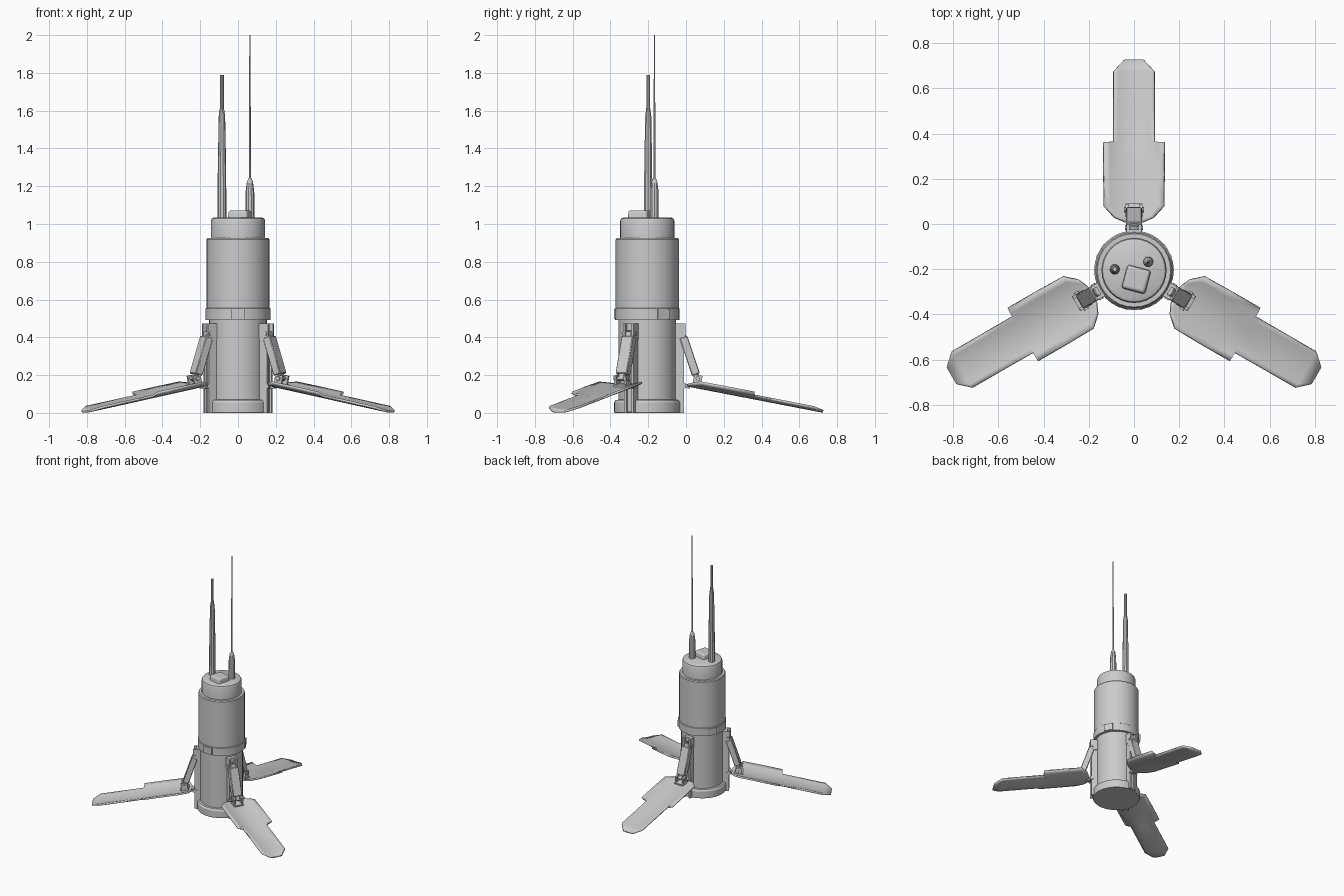
import bpy, bmesh, math
from mathutils import Matrix, Vector

if "Cube" in bpy.data.objects:
    bpy.data.objects.remove(bpy.data.objects["Cube"])

CY = -0.205  # y of the body axis


def add_mesh(name, bm, loc=(0, 0, 0), rot=0.0):
    bmesh.ops.remove_doubles(bm, verts=bm.verts, dist=1e-6)
    me = bpy.data.meshes.new(name)
    bm.to_mesh(me)
    bm.free()
    ob = bpy.data.objects.new(name, me)
    ob.location = loc
    ob.rotation_euler.z = rot
    bpy.context.collection.objects.link(ob)
    return ob


def lathe(name, profile, sides, loc):
    """Solid of revolution from (radius, z) points, bottom to top."""
    bm = bmesh.new()
    rings = [[bm.verts.new((r * math.cos(2 * math.pi * i / sides),
                            r * math.sin(2 * math.pi * i / sides), z))
              for i in range(sides)] for r, z in profile]
    for a, b in zip(rings, rings[1:]):
        for i in range(sides):
            j = (i + 1) % sides
            bm.faces.new((a[i], a[j], b[j], b[i]))
    bm.faces.new(rings[0][::-1])
    bm.faces.new(rings[-1])
    return add_mesh(name, bm, loc)


def put_box(bm, centre, size, pitch=0.0):
    m = (Matrix.Translation(Vector(centre)) @ Matrix.Rotation(pitch, 4, 'Y')
         @ Matrix.Diagonal((*size, 1)))
    bmesh.ops.create_cube(bm, size=1, matrix=m)


def put_pin(bm, r, z, radius, length):
    m = Matrix.Translation((r, 0, z)) @ Matrix.Rotation(math.pi / 2, 4, 'X')
    bmesh.ops.create_cone(bm, cap_ends=True, segments=12, radius1=radius,
                          radius2=radius, depth=length, matrix=m)


def bevel(ob, width, segments=1):
    md = ob.modifiers.new("bevel", 'BEVEL')
    md.width, md.segments = width, segments


# Main body: base ring, lower column, collar, upper drum
axis = (0, CY, 0)
lathe("body", [(0.172, 0), (0.176, 0.006), (0.176, 0.055), (0.168, 0.068),
               (0.153, 0.07), (0.153, 0.492), (0.171, 0.492), (0.171, 0.552),
               (0.167, 0.556), (0.167, 0.918), (0.162, 0.925), (0.14, 0.925)], 32, axis)
# Top cap
lathe("top_cap", [(0.144, 0.92), (0.144, 1.015), (0.139, 1.028), (0.128, 1.034)], 32, axis)

# Rounded box on the cap
bm = bmesh.new()
put_box(bm, (0, 0, 0), (0.112, 0.112, 0.06))
for v in bm.verts:
    if v.co.z > 0:
        v.co.x *= 0.9
        v.co.y *= 0.9
bevel(add_mesh("top_box", bm, (0.01, -0.245, 1.042), math.radians(-15)), 0.012, 3)

# Antennas
lathe("thick_antenna", [(0.024, 1.02), (0.022, 1.3), (0.017, 1.57),
                        (0.010, 1.62), (0.010, 1.79)], 10, (-0.085, -0.2, 0))
lathe("thin_antenna", [(0.024, 1.02), (0.023, 1.17), (0.016, 1.225), (0.006, 1.245),
                       (0.003, 2.0)], 10, (0.063, -0.167, 0))

# Collar latches between the legs
for k in range(3):
    bm = bmesh.new()
    put_box(bm, (0.165, 0, 0.523), (0.02, 0.07, 0.052))
    add_mesh("collar_latch", bm, axis, math.radians(30 + 120 * k))


def panel_mesh():
    """Foot panel: shallow trough, concave side up, sloping down outward."""
    stations = [(0.215, 0.04), (0.235, 0.085), (0.285, 0.13), (0.42, 0.132), (0.568, 0.132),
                (0.569, 0.09), (0.72, 0.09), (0.88, 0.09), (0.932, 0.042)]
    n = 10
    bm = bmesh.new()
    rows = []
    for r, hw in stations:
        row = []
        for i in range(n + 1):
            w = hw * (2 * i / n - 1)
            row.append(bm.verts.new((r, w, 0.151 - 0.193 * (r - 0.215) + 1.7 * w * w)))
        rows.append(row)
    for a, b in zip(rows, rows[1:]):
        for i in range(n):
            bm.faces.new((a[i], b[i], b[i + 1], a[i + 1]))
    return bm


# Three legs, each with a rail, strut, hinge and foot panel
for k in range(3):
    rot = math.radians(90 + 120 * k)

    panel = add_mesh("foot_panel", panel_mesh(), axis, rot)
    md = panel.modifiers.new("thickness", 'SOLIDIFY')
    md.thickness, md.offset = 0.012, -1

    # Vertical rail: two cheeks with a web between
    bm = bmesh.new()
    put_box(bm, (0.158, 0, 0.21), (0.05, 0.03, 0.41))
    for s in (-1, 1):
        put_box(bm, (0.165, s * 0.022, 0.2), (0.06, 0.014, 0.4))
        put_box(bm, (0.175, s * 0.026, 0.43), (0.055, 0.014, 0.085))
    put_box(bm, (0.163, 0, 0.455), (0.035, 0.05, 0.035))
    put_pin(bm, 0.188, 0.42, 0.01, 0.078)
    add_mesh("leg_rail", bm, axis, rot)

    # Slanted strut
    top, low = Vector((0.187, 0, 0.415)), Vector((0.262, 0, 0.19))
    mid, d = (top + low) / 2, low - top
    pitch = -math.atan2(d.x, -d.z)
    bm = bmesh.new()
    put_box(bm, mid, (0.044, 0.07, d.length * 0.88), pitch)
    put_box(bm, mid, (0.03, 0.036, d.length * 1.12), pitch)
    bevel(add_mesh("leg_strut", bm, axis, rot), 0.004)

    # Lower clevis joining strut to panel
    bm = bmesh.new()
    for s in (-1, 1):
        put_box(bm, (0.265, s * 0.03, 0.168), (0.045, 0.014, 0.065), 0.19)
    put_box(bm, (0.265, 0, 0.145), (0.06, 0.075, 0.018), 0.19)
    put_pin(bm, 0.268, 0.182, 0.012, 0.09)
    add_mesh("strut_clevis", bm, axis, rot)

    # Root hinge joining panel to rail
    bm = bmesh.new()
    put_box(bm, (0.205, 0, 0.143), (0.045, 0.034, 0.022), 0.19)
    put_pin(bm, 0.192, 0.142, 0.014, 0.07)
    add_mesh("panel_hinge", bm, axis, rot)

for ob in bpy.context.scene.objects:
    ob.select_set(True)
    bpy.context.view_layer.objects.active = ob
bpy.ops.object.shade_smooth_by_angle(angle=math.radians(30))
